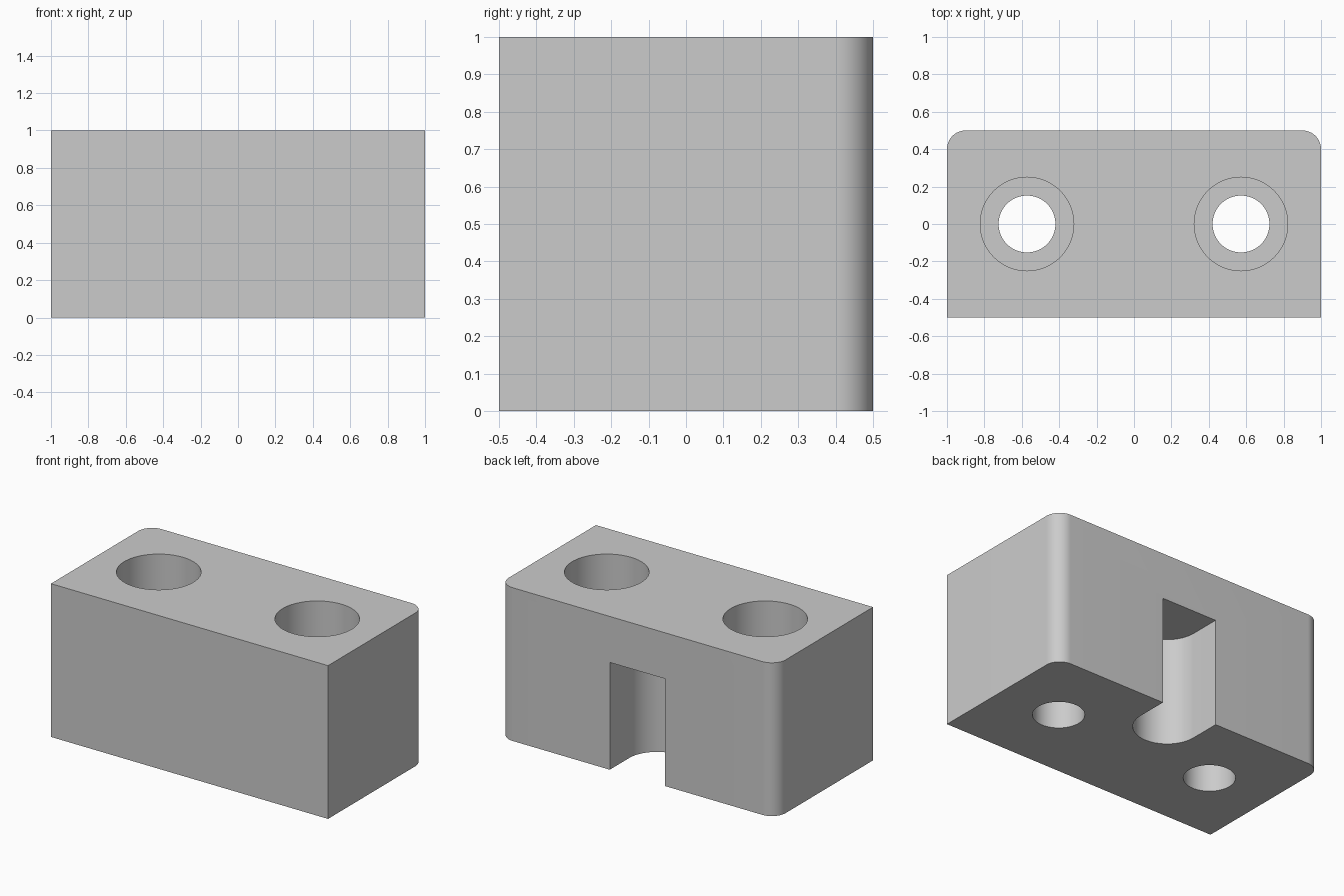
import bpy, bmesh
from math import cos, sin, pi, radians

cube = bpy.data.objects.get("Cube")
if cube:
    bpy.data.objects.remove(cube, do_unlink=True)

grey = bpy.data.materials.new("plain_grey")
grey.use_nodes = True
colour = (0.6, 0.6, 0.6, 1)
grey.diffuse_color = colour
grey.node_tree.nodes["Principled BSDF"].inputs["Base Color"].default_value = colour


def arc(cx, cy, r, start, end, steps):
    """Points along an arc, angles in degrees."""
    angles = [radians(start + (end - start) * i / steps) for i in range(steps + 1)]
    return [(cx + r * cos(a), cy + r * sin(a)) for a in angles]


def prism(name, outline, z0, z1):
    """Extrude a flat outline from z0 up to z1."""
    bm = bmesh.new()
    base = bm.faces.new([bm.verts.new((x, y, z0)) for x, y in outline])
    top = bmesh.ops.extrude_face_region(bm, geom=[base])["geom"]
    bmesh.ops.translate(bm, vec=(0, 0, z1 - z0),
                        verts=[v for v in top if isinstance(v, bmesh.types.BMVert)])
    bmesh.ops.recalc_face_normals(bm, faces=bm.faces)
    mesh = bpy.data.meshes.new(name)
    bm.to_mesh(mesh)
    bm.free()
    mesh.materials.append(grey)
    obj = bpy.data.objects.new(name, mesh)
    bpy.context.collection.objects.link(obj)
    return obj


def disc(x, r):
    return arc(x, 0, r, 0, 360, 96)[:-1]


# Block with its two back corners rounded
fillet = 0.1
block = prism("block", [(-1, -0.5), (1, -0.5)]
              + arc(1 - fillet, 0.5 - fillet, fillet, 0, 90, 16)
              + arc(fillet - 1, 0.5 - fillet, fillet, 90, 180, 16), 0, 1)

# Round-ended slot in the back, open at the bottom
cutters = [prism("slot_cutter", [(0.2, 0.6), (-0.2, 0.6)]
                 + arc(0, 0.3, 0.2, 180, 360, 48), -0.1, 0.7)]

# Counterbored through holes
for x in (-0.572, 0.572):
    cutters.append(prism("bore_cutter", disc(x, 0.25), 0.5, 1.1))
    cutters.append(prism("hole_cutter", disc(x, 0.152), -0.1, 0.6))

bpy.ops.object.select_all(action='DESELECT')
block.select_set(True)
bpy.context.view_layer.objects.active = block
for cutter in cutters:
    cutter.hide_render = True
    mod = block.modifiers.new(cutter.name, 'BOOLEAN')
    mod.operation = 'DIFFERENCE'
    mod.solver = 'EXACT'
    mod.object = cutter
    bpy.ops.object.modifier_apply(modifier=mod.name)
    bpy.data.objects.remove(cutter, do_unlink=True)

bpy.ops.object.shade_smooth_by_angle(angle=radians(30))
